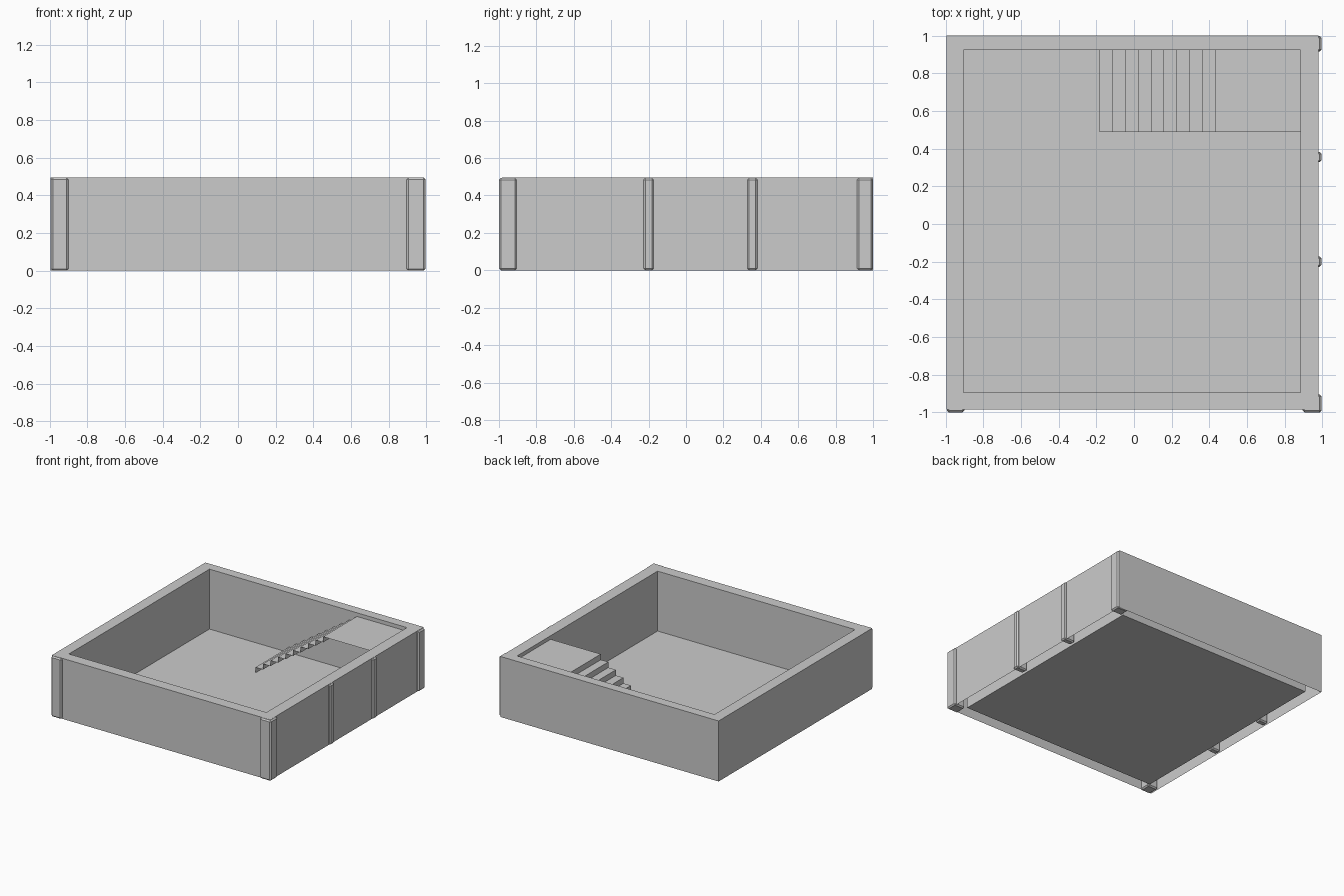
import bpy, bmesh

if "Cube" in bpy.data.objects:
    bpy.data.objects.remove(bpy.data.objects["Cube"])

H = 0.495       # wall height
FLOOR = 0.005   # inner floor level
LAND = 0.465    # landing level


def make(name, bm):
    mesh = bpy.data.meshes.new(name)
    bm.to_mesh(mesh)
    bm.free()
    ob = bpy.data.objects.new(name, mesh)
    bpy.context.collection.objects.link(ob)
    return ob


def ring(bm, x0, x1, y0, y1, z):
    return [bm.verts.new(p) for p in
            ((x0, y0, z), (x1, y0, z), (x1, y1, z), (x0, y1, z))]


# Walls: open-bottomed double shell with a flat rim, plus the inner floor
bm = bmesh.new()
outer = (-0.995, 0.98, -0.985, 1.0)
inner = (-0.904, 0.883, -0.894, 0.922)
loops = [ring(bm, *outer, 0), ring(bm, *outer, H),
         ring(bm, *inner, H), ring(bm, *inner, FLOOR)]
for a, b in zip(loops, loops[1:]):
    for i in range(4):
        j = (i + 1) % 4
        bm.faces.new((a[i], a[j], b[j], b[i]))
bm.faces.new(loops[-1])
make("basement_walls", bm)

# Stairs: open zigzag sheet of risers and treads, ending in the landing
steps, x_start, x_end, y0, y1 = 10, -0.183, 0.43, 0.487, inner[3]
run = (x_end - x_start) / (steps - 1)
rise = (LAND - FLOOR) / steps
profile = [(x_start, FLOOR)]
for i in range(steps):
    x, z = x_start + i * run, FLOOR + (i + 1) * rise
    profile += [(x, z), (inner[1] if i == steps - 1 else x + run, z)]
bm = bmesh.new()
front = [bm.verts.new((x, y0, z)) for x, z in profile]
back = [bm.verts.new((x, y1, z)) for x, z in profile]
for i in range(len(profile) - 1):
    bm.faces.new((front[i], front[i + 1], back[i + 1], back[i]))
make("stairs_and_landing", bm)


# Pilasters: chamfered posts sunk into the walls
def post(name, x0, x1, y0, y1, z1=H - 0.001):
    bm = bmesh.new()
    bmesh.ops.create_cube(bm, size=1)
    for v in bm.verts:
        v.co = ((x0 + x1) / 2 + v.co.x * (x1 - x0),
                (y0 + y1) / 2 + v.co.y * (y1 - y0),
                z1 / 2 + v.co.z * z1)
    bmesh.ops.bevel(bm, geom=bm.edges[:], offset=0.01, segments=1,
                    affect='EDGES', profile=0.5)
    make(name, bm)


post("corner_post_front_right", 0.895, 0.995, -1.0, -0.905)
post("corner_post_back_right", 0.895, 0.995, 0.915, 0.998)
post("corner_post_front_left", -0.993, -0.9, -1.0, -0.905)
for label, y in (("front", -0.2), ("back", 0.355)):
    post("right_post_" + label, 0.9, 0.995, y - 0.027, y + 0.027)
    post("left_post_" + label, -0.99, -0.91, y - 0.027, y + 0.027)
